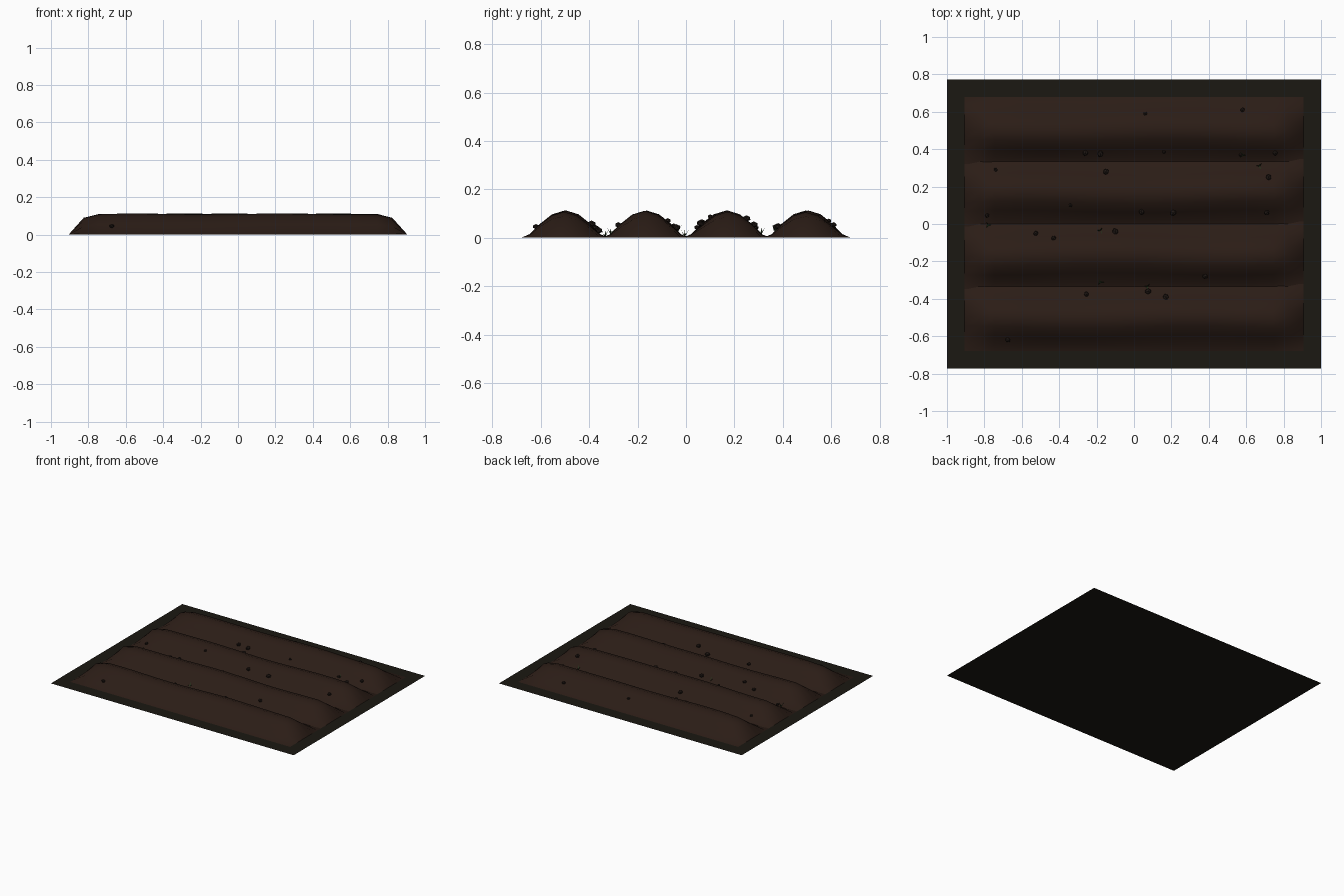
import bpy, bmesh, math, random
from mathutils import Vector, Matrix

if "Cube" in bpy.data.objects:
    bpy.data.objects.remove(bpy.data.objects["Cube"])

random.seed(4)


def material(name, rgb):
    m = bpy.data.materials.new(name)
    m.diffuse_color = (*rgb, 1)
    m.use_nodes = True
    m.node_tree.nodes["Principled BSDF"].inputs["Base Color"].default_value = m.diffuse_color
    return m


GROUND = material("dark_earth", (0.011, 0.009, 0.006))
SOIL = material("tilled_soil", (0.024, 0.012, 0.008))
CLOD = material("clod_soil", (0.014, 0.009, 0.007))
GREEN = material("sprout_green", (0.015, 0.04, 0.012))


def finish(bm, name, mat, smooth=False):
    me = bpy.data.meshes.new(name)
    bm.to_mesh(me)
    bm.free()
    for p in me.polygons:
        p.use_smooth = smooth
    me.materials.append(mat)
    ob = bpy.data.objects.new(name, me)
    bpy.context.collection.objects.link(ob)
    return ob


# Cross-section of one ridge: (offset from the crest, height)
PROFILE = [(-.18, 0), (-.145, .014), (-.1, .055), (-.05, .094), (0, .109),
           (.05, .094), (.1, .055), (.145, .014), (.18, 0)]
ROWS = [-.5, -.167, .167, .5]


def ridge_height(y):
    best = 0
    for c in ROWS:
        for (a, za), (b, zb) in zip(PROFILE, PROFILE[1:]):
            if a <= y - c <= b:
                best = max(best, za + (zb - za) * (y - c - a) / (b - a))
    return best


# Flat ground patch
bm = bmesh.new()
bm.faces.new([bm.verts.new(c) for c in
              [(-1, -.773, 0), (1, -.773, 0), (1, .773, 0), (-1, .773, 0)]])
finish(bm, "ground_patch", GROUND)

# Ridges: profile swept along x, with sloping ends and a slightly wavy crest
STATIONS = [(-.905, 0), (-.825, .8), (-.745, .98)]
STATIONS += [(-.745 + 1.49 * i / 12, 1) for i in range(1, 12)]
STATIONS += [(.745, .98), (.825, .8), (.905, 0)]
for n, yc in enumerate(ROWS):
    bm = bmesh.new()
    rings = []
    for x, f in STATIONS:
        wave = f * (1 + .025 * math.sin(x * 8 + n * 1.9))
        shift = .006 * math.sin(x * 5 + n * 2.3)
        rings.append([bm.verts.new((x, yc + y + shift * (z > .03), z * wave + .001))
                      for y, z in PROFILE])
    for a, b in zip(rings, rings[1:]):
        for i in range(len(PROFILE) - 1):
            bm.faces.new((a[i], b[i], b[i + 1], a[i + 1]))
    finish(bm, f"soil_ridge_{n + 1}", SOIL, smooth=True)

# Clods scattered on the slopes
CLODS = [(.06, .59), (.58, .61), (.16, .385), (-.18, .375), (-.26, .38),
         (.755, .38), (.57, .37), (-.74, .29), (.72, .25), (-.15, .28),
         (-.785, .045), (.04, .065), (.21, .06), (.71, .06), (-.525, -.05),
         (-.43, -.075), (-.1, -.04), (-.255, -.375), (.075, -.36),
         (.17, -.39), (-.675, -.62), (.38, -.28), (-.34, .1)]
for n, (x, y) in enumerate(CLODS):
    bm = bmesh.new()
    r = random.uniform(.009, .018)
    rot = Matrix.Rotation(random.uniform(0, 6), 4, 'Z')
    place = Matrix.Translation((x, y, ridge_height(y) + r * .7))
    bmesh.ops.create_icosphere(bm, subdivisions=1, radius=r,
                               matrix=place @ rot @ Matrix.Diagonal((1.1, .95, .8, 1)))
    finish(bm, f"clod_{n + 1}", CLOD)

# Tiny weed sprouts in the furrows: three pointed blades each
SPROUTS = [(-.78, -.005), (-.18, -.035), (-.18, -.31), (.67, .31), (.58, .37),
           (.07, -.335)]
for n, (x, y) in enumerate(SPROUTS):
    bm = bmesh.new()
    base = Vector((x, y, ridge_height(y)))
    for k in range(3):
        a = n + k * math.tau / 3
        out = Vector((math.cos(a), math.sin(a), 0))
        side = Vector((-out.y, out.x, 0)) * .004
        tip = base + out * .02 + Vector((0, 0, .026))
        bm.faces.new([bm.verts.new(v) for v in (base - side, base + side, tip)])
    finish(bm, f"sprout_{n + 1}", GREEN)
